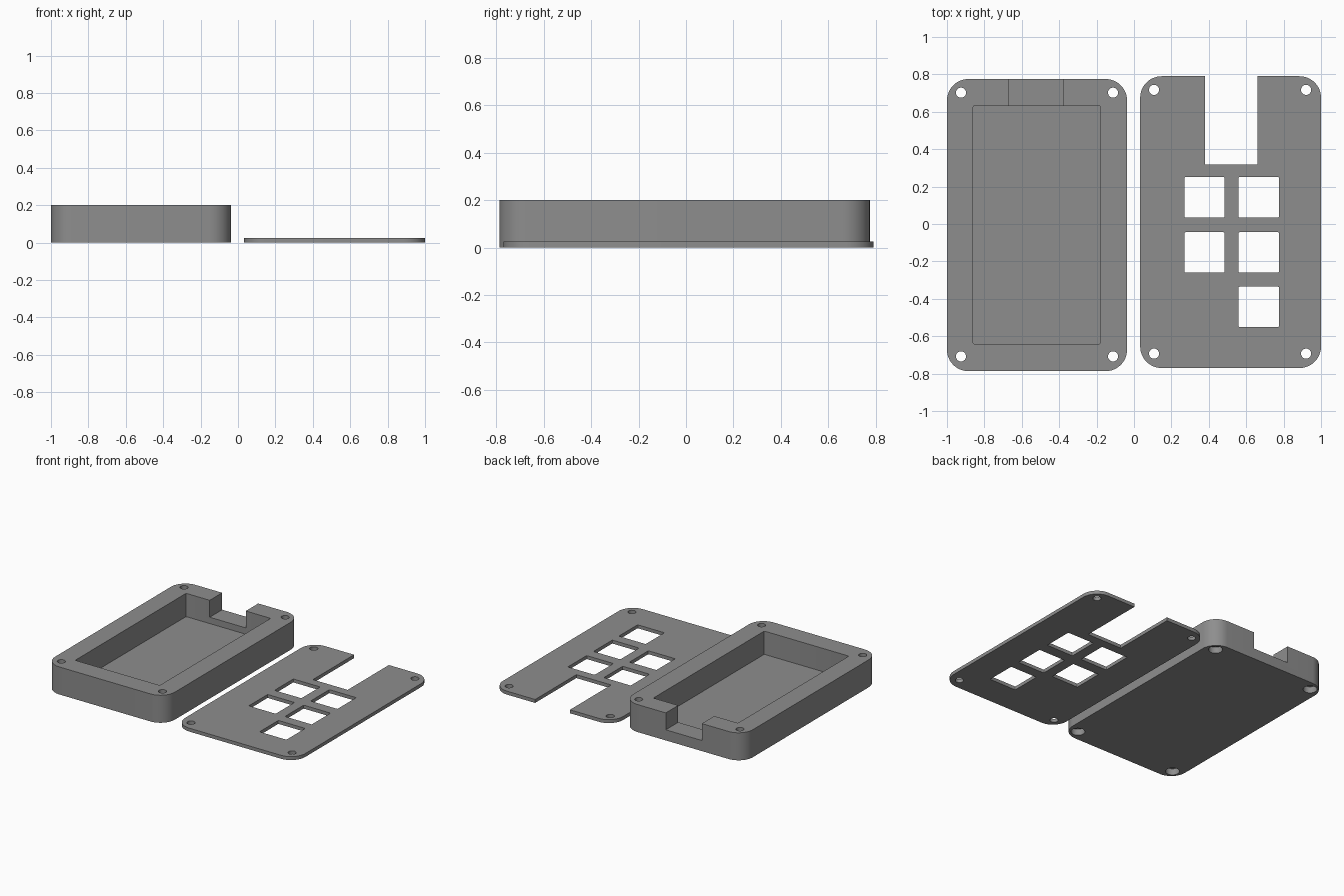
import bpy, bmesh, math

if "Cube" in bpy.data.objects:
    bpy.data.objects.remove(bpy.data.objects["Cube"])

grey = bpy.data.materials.new("grey plastic")
grey.diffuse_color = (0.27, 0.27, 0.27, 1)
grey.use_nodes = True
grey.node_tree.nodes["Principled BSDF"].inputs["Base Color"].default_value = grey.diffuse_color


def prism(name, outline, z0, z1):
    """Extrude a closed 2D outline between two heights."""
    bm = bmesh.new()
    base = bm.faces.new([bm.verts.new((x, y, z0)) for x, y in outline])
    top = bmesh.ops.extrude_face_region(bm, geom=[base])
    moved = [g for g in top["geom"] if isinstance(g, bmesh.types.BMVert)]
    bmesh.ops.translate(bm, verts=moved, vec=(0, 0, z1 - z0))
    bmesh.ops.recalc_face_normals(bm, faces=bm.faces)
    mesh = bpy.data.meshes.new(name)
    bm.to_mesh(mesh)
    bm.free()
    mesh.materials.append(grey)
    obj = bpy.data.objects.new(name, mesh)
    bpy.context.collection.objects.link(obj)
    return obj


def rounded(x0, x1, y0, y1, r, steps=12):
    """Rectangle outline with rounded corners."""
    pts = []
    corners = ((x1 - r, y1 - r), (x0 + r, y1 - r), (x0 + r, y0 + r), (x1 - r, y0 + r))
    for i, (cx, cy) in enumerate(corners):
        for k in range(steps + 1):
            a = math.pi / 2 * (i + k / steps)
            pts.append((cx + r * math.cos(a), cy + r * math.sin(a)))
    return pts


def rect(x0, x1, y0, y1):
    return [(x0, y0), (x1, y0), (x1, y1), (x0, y1)]


def circle(x, y, r, n=32):
    return [(x + r * math.cos(2 * math.pi * k / n), y + r * math.sin(2 * math.pi * k / n))
            for k in range(n)]


def cut(obj, outline, z0, z1):
    """Subtract a prism from an object."""
    cutter = prism("cutter", outline, z0, z1)
    cutter.hide_render = True
    mod = obj.modifiers.new("cut", "BOOLEAN")
    mod.operation, mod.solver, mod.object = "DIFFERENCE", "EXACT", cutter
    bpy.context.view_layer.objects.active = obj
    bpy.ops.object.modifier_apply(modifier=mod.name)
    bpy.data.objects.remove(cutter)


def smooth(obj):
    bpy.ops.object.select_all(action="DESELECT")
    obj.select_set(True)
    bpy.context.view_layer.objects.active = obj
    bpy.ops.object.shade_smooth_by_angle(angle=math.radians(30))


# Case: rounded block with a cavity and a connector notch in the back wall
case = prism("case", rounded(-1, -0.037, -0.787, 0.775, 0.115), 0, 0.2)
cut(case, rounded(-0.86, -0.18, -0.642, 0.632, 0.008, 3), 0.031, 0.3)
cut(case, rect(-0.67, -0.38, 0.55, 0.9), 0.077, 0.3)

# Case screw holes, wider at the underside
for x in (-0.925, -0.112):
    for y in (-0.708, 0.702):
        cut(case, circle(x, y, 0.027), -0.1, 0.3)
        cut(case, circle(x, y, 0.046), -0.1, 0.046)
smooth(case)

# Cover plate with an open slot at the back
plate = prism("cover_plate", rounded(0.033, 1, -0.77, 0.79, 0.115), 0, 0.025)
cut(plate, rect(0.38, 0.66, 0.317, 0.9), -0.1, 0.1)

# Square key openings
for x, y in ((0.377, 0.143), (0.667, 0.143), (0.377, -0.152), (0.667, -0.152), (0.667, -0.443)):
    cut(plate, rounded(x - 0.108, x + 0.108, y - 0.108, y + 0.108, 0.006, 3), -0.1, 0.1)

# Plate screw holes
for x in (0.107, 0.92):
    for y in (-0.693, 0.717):
        cut(plate, circle(x, y, 0.027), -0.1, 0.1)
smooth(plate)
